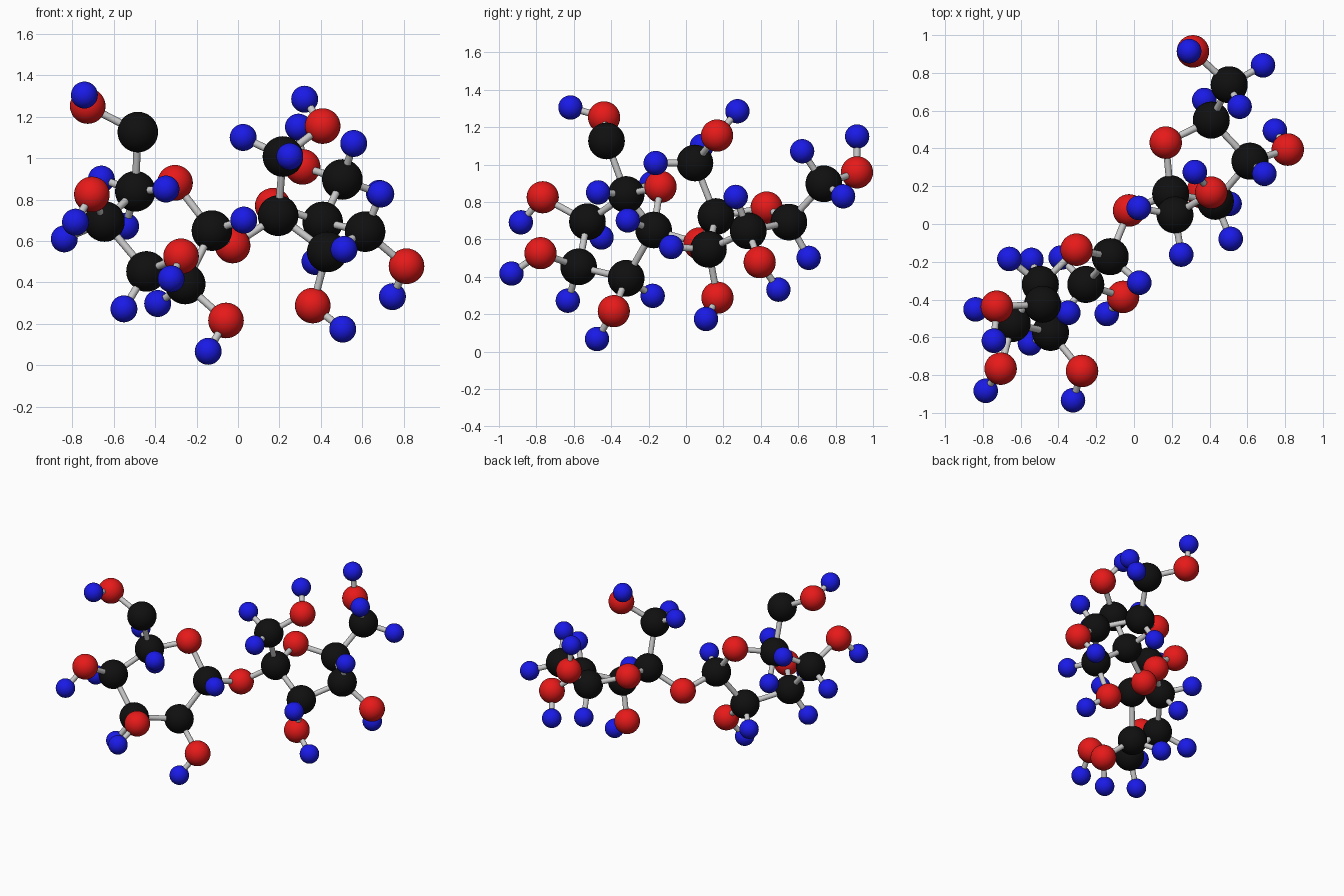
import bpy
import bmesh
from mathutils import Vector

# Atom centres, grouped by element
CARBON = [
    (-.484, -.425, 1.126), (-.496, -.32, .84), (-.645, -.527, .694),
    (-.442, -.574, .453), (-.255, -.32, .392), (-.126, -.173, .65),
    (.217, .048, 1.008), (.194, .16, .722), (.431, .12, .547),
    (.614, .333, .645), (.409, .55, .692), (.504, .737, .897)]
OXYGEN = [
    (-.726, -.438, 1.252), (-.706, -.766, .825), (-.304, -.136, .881),
    (-.275, -.778, .526), (-.058, -.386, .216), (-.026, .072, .578),
    (.168, .431, .77), (.312, .914, .958), (.409, .166, 1.155),
    (.361, .168, .288), (.814, .394, .478)]
HYDROGEN = [
    (-.742, -.618, 1.305), (-.66, -.185, .899), (-.839, -.452, .61),
    (-.785, -.883, .691), (-.543, -.19, .671), (-.348, -.47, .851),
    (-.551, -.632, .272), (-.388, -.178, .298), (-.323, -.933, .417),
    (-.144, -.476, .067), (.028, -.311, .701), (.025, .085, 1.1),
    (.25, -.162, 1.008), (.322, .275, 1.285), (.292, .915, 1.15),
    (.559, .621, 1.071), (.683, .84, .83), (.372, .656, .501),
    (.512, -.079, .559), (.746, .494, .331), (.506, .107, .174),
    (.69, .266, .827)]


def smooth_mesh(name, build):
    bm = bmesh.new()
    build(bm)
    for f in bm.faces:
        f.smooth = len(f.verts) <= 4
    mesh = bpy.data.meshes.new(name)
    bm.to_mesh(mesh)
    bm.free()
    return mesh


def add_object(name, mesh):
    ob = bpy.data.objects.new(name, mesh)
    bpy.context.collection.objects.link(ob)
    return ob


# Atoms: one shared ball per element
atoms = []
for name, radius, colour, centres in (
        ("carbon", .098, (.005, .005, .005, 1), CARBON),
        ("oxygen", .086, (.8, .01, .01, 1), OXYGEN),
        ("hydrogen", .065, (.01, .01, .8, 1), HYDROGEN)):
    ball = smooth_mesh(name + "_ball", lambda bm: bmesh.ops.create_uvsphere(
        bm, u_segments=32, v_segments=18, radius=radius))
    mat = bpy.data.materials.new(name + "_colour")
    mat.diffuse_color = colour
    ball.materials.append(mat)
    for c in centres:
        add_object(name + "_atom", ball).location = c
        atoms.append((name, Vector(c)))

# Bonds: a unit rod stretched between every pair of close neighbours
rod = smooth_mesh("bond_rod", lambda bm: bmesh.ops.create_cone(
    bm, cap_ends=True, segments=16, radius1=.018, radius2=.018, depth=1))
for i, (kind_a, a) in enumerate(atoms):
    for kind_b, b in atoms[i + 1:]:
        if kind_a == kind_b == "hydrogen":
            continue
        reach = .25 if kind_b == "hydrogen" else .37
        d = b - a
        if d.length < reach:
            bond = add_object("bond", rod)
            bond.location = (a + b) / 2
            bond.rotation_euler = d.to_track_quat('Z', 'Y').to_euler()
            bond.scale = (1, 1, d.length)
